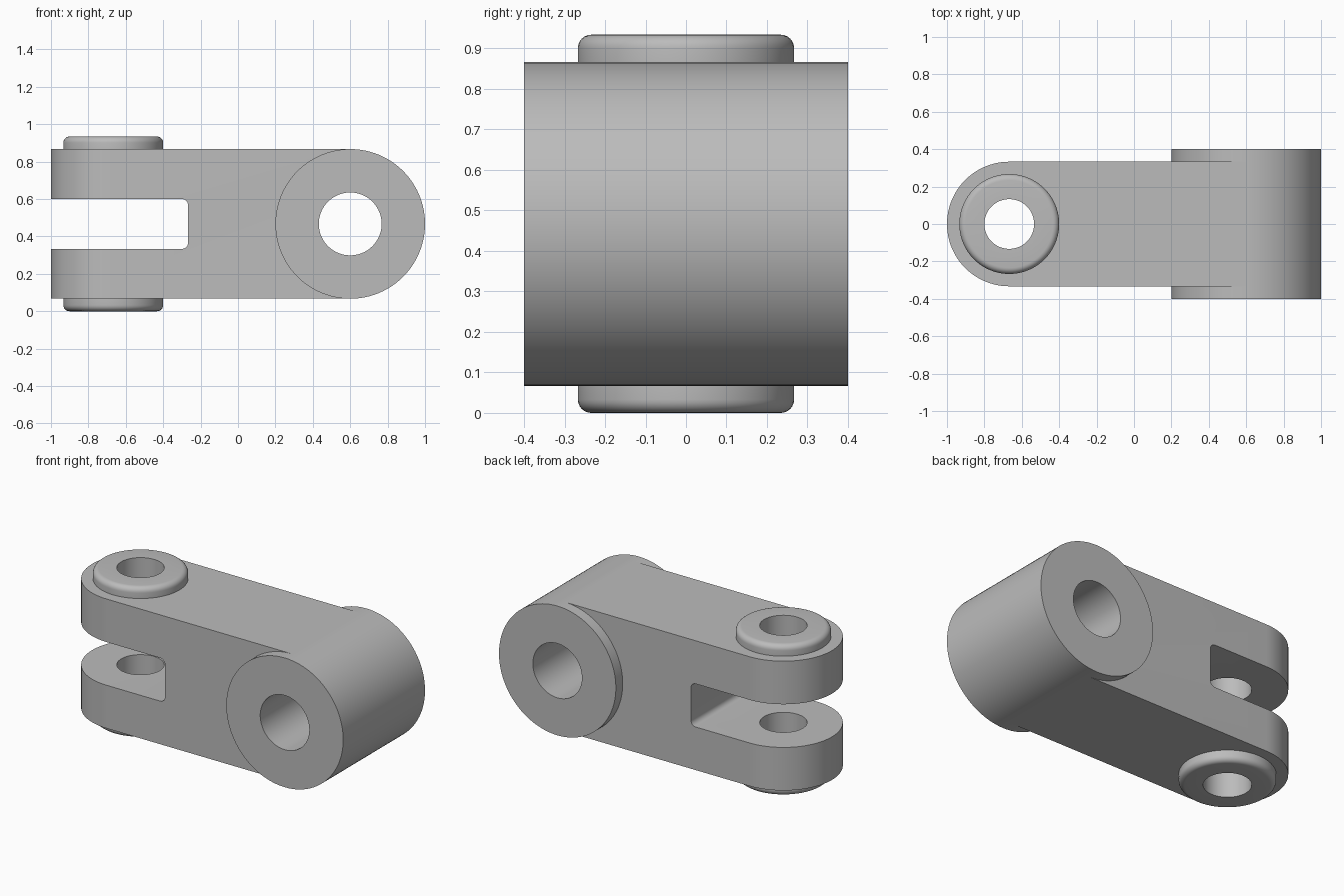
import bpy, bmesh
from math import pi, cos, sin
from mathutils import Matrix

cube = bpy.data.objects.get("Cube")
if cube:
    bpy.data.objects.remove(cube, do_unlink=True)

SEGS = 96
MID_Z = 0.467        # height of the middle plane
HALF_H = 0.4         # half height of the arm, also the barrel radius
HALF_W = 0.333       # half width of the arm
PIN_X, PIN_R = -0.667, 0.133
BARREL_X, BORE_R = 0.6, 0.168

grey = bpy.data.materials.new("plain_grey")
grey.use_nodes = True
colour = (0.5, 0.5, 0.5, 1)
grey.diffuse_color = colour
grey.node_tree.nodes["Principled BSDF"].inputs["Base Color"].default_value = colour


def finish(name, bm, matrix=Matrix()):
    bmesh.ops.recalc_face_normals(bm, faces=bm.faces)
    mesh = bpy.data.meshes.new(name)
    bm.to_mesh(mesh)
    bm.free()
    obj = bpy.data.objects.new(name, mesh)
    obj.matrix_world = matrix
    mesh.materials.append(grey)
    bpy.context.collection.objects.link(obj)
    return obj


def lathe(name, profile, matrix, closed=False):
    """Spin a (radius, height) profile around the local z axis."""
    bm = bmesh.new()
    verts = [bm.verts.new((r, 0, h)) for r, h in profile]
    edges = [bm.edges.new(pair) for pair in zip(verts, verts[1:])]
    if closed:
        edges.append(bm.edges.new((verts[-1], verts[0])))
    bmesh.ops.spin(bm, geom=verts + edges, cent=(0, 0, 0), axis=(0, 0, 1),
                   angle=2 * pi, steps=SEGS, use_merge=True)
    bmesh.ops.remove_doubles(bm, verts=bm.verts, dist=1e-5)
    return finish(name, bm, matrix)


def cylinder_cutter(name, radius, matrix):
    bm = bmesh.new()
    bmesh.ops.create_cone(bm, cap_ends=True, segments=SEGS,
                          radius1=radius, radius2=radius, depth=2)
    return finish(name, bm, matrix)


def select_only(obj):
    bpy.ops.object.select_all(action='DESELECT')
    obj.select_set(True)
    bpy.context.view_layer.objects.active = obj


def cut(obj, cutter):
    cutter.hide_render = True
    mod = obj.modifiers.new("cut", 'BOOLEAN')
    mod.operation = 'DIFFERENCE'
    mod.solver = 'EXACT'
    mod.object = cutter
    select_only(obj)
    bpy.ops.object.modifier_apply(modifier=mod.name)
    bpy.data.objects.remove(cutter, do_unlink=True)


pin_axis = Matrix.Translation((PIN_X, 0, MID_Z))
barrel_axis = Matrix.Translation((BARREL_X, 0, MID_Z)) @ Matrix.Rotation(pi / 2, 4, 'X')

# Arm: flat bar with a round end, extruded upward
bm = bmesh.new()
half = SEGS // 2
outline = [(PIN_X + HALF_W * cos(a), HALF_W * sin(a))
           for a in (pi / 2 + pi * i / half for i in range(half + 1))]
outline += [(BARREL_X, -HALF_W), (BARREL_X, HALF_W)]
face = bm.faces.new([bm.verts.new((x, y, MID_Z - HALF_H)) for x, y in outline])
top = bmesh.ops.extrude_face_region(bm, geom=[face])
bmesh.ops.translate(bm, vec=(0, 0, 2 * HALF_H),
                    verts=[v for v in top["geom"] if isinstance(v, bmesh.types.BMVert)])
arm = finish("fork_arm", bm)

# Slot between the fork tines, with rounded inner corners
bm = bmesh.new()
bmesh.ops.create_cube(bm, size=1, matrix=Matrix.Translation((-0.767, 0, MID_Z))
                      @ Matrix.Diagonal((1, 1, 0.267, 1)))
corners = [e for e in bm.edges if all(v.co.x > -0.5 for v in e.verts)
           and abs(e.verts[0].co.y - e.verts[1].co.y) > 0.5]
bmesh.ops.bevel(bm, geom=corners, offset=0.033, segments=6, profile=0.5, affect='EDGES')
cut(arm, finish("slot_cutter", bm))

# Pin hole, and clearance hidden inside the barrel wall
cut(arm, cylinder_cutter("pin_cutter", PIN_R, pin_axis))
cut(arm, cylinder_cutter("bore_cutter", 0.25, barrel_axis))

# Cross barrel with its bore
barrel = lathe("cross_barrel", [(HALF_H, -0.4), (HALF_H, 0.4), (BORE_R, 0.4), (BORE_R, -0.4)],
               barrel_axis, closed=True)

# Raised bosses around the pin hole, rounded on the outer rim
BOSS_R, BOSS_H, FILLET = 0.267, 0.067, 0.033
rim = [(BOSS_R - FILLET + FILLET * cos(a), BOSS_H - FILLET + FILLET * sin(a))
       for a in (pi / 2 * i / 6 for i in range(7))]
boss_profile = [(BOSS_R, 0)] + rim + [(PIN_R, BOSS_H), (PIN_R, 0)]
bosses = [lathe(name, boss_profile,
                pin_axis @ Matrix.Rotation(turn, 4, 'X') @ Matrix.Translation((0, 0, HALF_H)))
          for name, turn in (("upper_boss", 0), ("lower_boss", pi))]

for obj in [arm, barrel] + bosses:
    select_only(obj)
    bpy.ops.object.shade_smooth_by_angle(angle=pi / 6)
